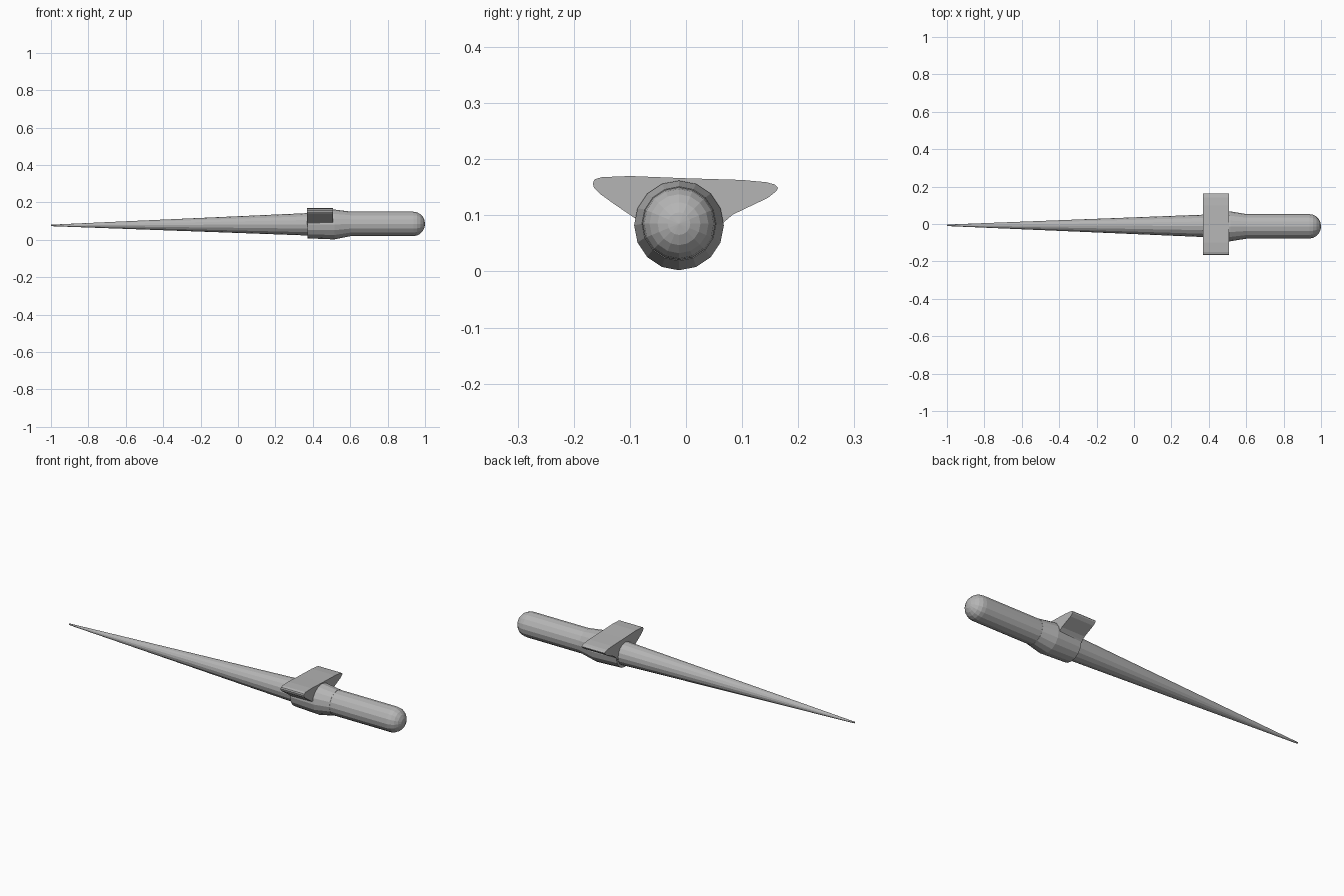
import bpy, bmesh, math

if "Cube" in bpy.data.objects:
    bpy.data.objects.remove(bpy.data.objects["Cube"])

steel = bpy.data.materials.new("grey_steel")
steel.diffuse_color = (0.46, 0.46, 0.46, 1)
steel.use_nodes = True
steel.node_tree.nodes["Principled BSDF"].inputs["Base Color"].default_value = steel.diffuse_color
SIDES = 16
AXIS_Y, AXIS_Z = -0.0125, 0.083


def finish(name, bm):
    bmesh.ops.remove_doubles(bm, verts=bm.verts, dist=1e-5)
    bmesh.ops.recalc_face_normals(bm, faces=bm.faces)
    mesh = bpy.data.meshes.new(name)
    bm.to_mesh(mesh)
    bm.free()
    mesh.materials.append(steel)
    obj = bpy.data.objects.new(name, mesh)
    bpy.context.collection.objects.link(obj)


def lathe(name, stations):
    """Closed round part along x; each station is (x, radius, centre y, centre z)."""
    bm = bmesh.new()
    rings = []
    for x, r, cy, cz in stations:
        angles = [2 * math.pi * i / SIDES for i in range(SIDES)]
        rings.append([bm.verts.new((x, cy + r * math.sin(a), cz + r * math.cos(a)))
                      for a in angles])
    for a, b in zip(rings, rings[1:]):
        for i in range(SIDES):
            j = (i + 1) % SIDES
            bm.faces.new((a[i], a[j], b[j], b[i]))
    bm.faces.new(rings[0])
    bm.faces.new(rings[-1])
    finish(name, bm)


# Long tapered blade
lathe("spike_blade", [(-1.0, 0.004, -0.007, 0.077), (0.40, 0.061, -0.010, 0.083)])

# Straight grip with a rounded pommel
lathe("grip", [(0.45, 0.065, AXIS_Y, 0.085), (0.938, 0.065, AXIS_Y, 0.085)])
lathe("pommel", [(0.938 + 0.062 * math.sin(t), max(0.065 * math.cos(t), 0.0005), AXIS_Y, 0.085)
                 for t in [math.pi / 2 * k / 5 for k in range(6)]])

# Collar that flares, then narrows onto the grip
lathe("collar", [(0.372, 0.074, AXIS_Y, 0.082), (0.515, 0.080, AXIS_Y, 0.082),
                 (0.60, 0.066, AXIS_Y, 0.085)])

# Winged crossguard: outline in y, z extruded along x
outline = [(-0.090, 0.094), (-0.128, 0.120), (-0.153, 0.138), (-0.164, 0.149),
           (-0.166, 0.157), (-0.163, 0.164), (-0.150, 0.168), (-0.100, 0.170),
           (0.0, 0.166), (0.100, 0.163), (0.143, 0.159), (0.158, 0.155),
           (0.164, 0.149), (0.161, 0.143), (0.146, 0.131), (0.110, 0.114),
           (0.083, 0.101), (0.068, 0.088), (0.040, 0.060), (-0.060, 0.060)]
bm = bmesh.new()
face = bm.faces.new([bm.verts.new((0.37, y, z)) for y, z in outline])
ext = bmesh.ops.extrude_face_region(bm, geom=[face], use_keep_orig=True)
for v in ext["geom"]:
    if isinstance(v, bmesh.types.BMVert):
        v.co.x = 0.508
finish("crossguard", bm)
